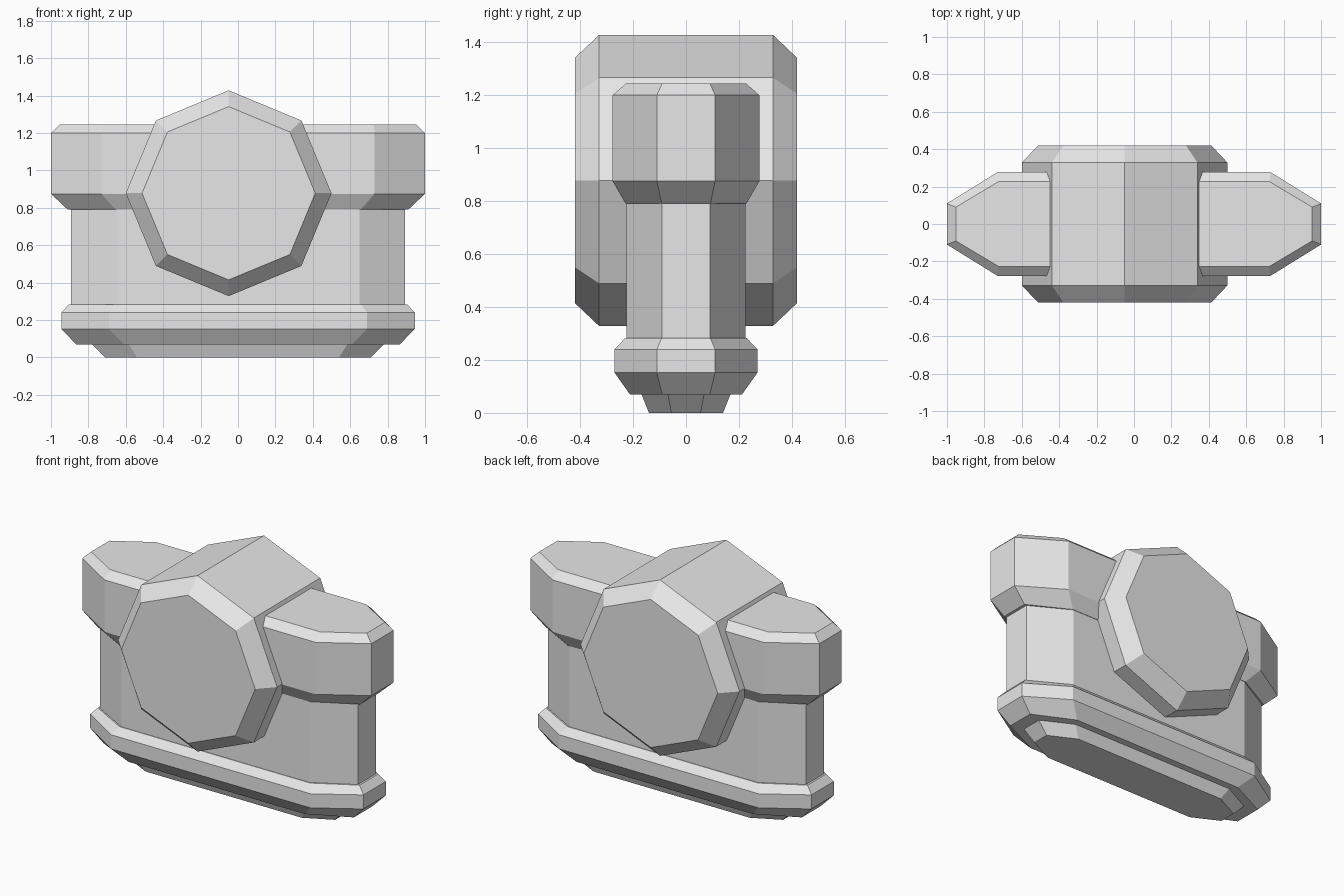
import bpy, bmesh, math

if "Cube" in bpy.data.objects:
    bpy.data.objects.remove(bpy.data.objects["Cube"])

grey = bpy.data.materials.new("light_grey")
grey.use_nodes = True
grey.diffuse_color = (0.8, 0.8, 0.8, 1)
grey.node_tree.nodes["Principled BSDF"].inputs["Base Color"].default_value = (0.8, 0.8, 0.8, 1)


def loft(name, rings):
    """Skin a stack of matching closed outlines and cap both ends."""
    bm = bmesh.new()
    loops = [[bm.verts.new(p) for p in ring] for ring in rings]
    n = len(loops[0])
    for low, high in zip(loops, loops[1:]):
        for i in range(n):
            j = (i + 1) % n
            bm.faces.new((low[i], low[j], high[j], high[i]))
    bm.faces.new(loops[0])
    bm.faces.new(loops[-1])
    bmesh.ops.recalc_face_normals(bm, faces=bm.faces)
    mesh = bpy.data.meshes.new(name)
    bm.to_mesh(mesh)
    bm.free()
    mesh.materials.append(grey)
    obj = bpy.data.objects.new(name, mesh)
    bpy.context.collection.objects.link(obj)
    return obj


def tapered_outline(z, tip_x, shoulder_x, half_y, tip_y):
    """Long octagon with narrowed ends."""
    corner = [(tip_x, -tip_y), (tip_x, tip_y), (shoulder_x, half_y)]
    right = corner + [(-shoulder_x, half_y)]
    return [(x, y, z) for x, y in right + [(-x, -y) for x, y in right]]


def drum_outline(y, radius):
    """Octagon standing on a corner, facing along y."""
    return [(-0.05 + radius * math.cos(i * math.pi / 4), y,
             0.878 + radius * math.sin(i * math.pi / 4)) for i in range(8)]


# Bevelled foot
loft("foot", [tapered_outline(0, 0.71, 0.54, 0.14, 0.055),
              tapered_outline(0.08, 0.79, 0.59, 0.172, 0.07)])

# Flared rim above the foot
loft("base_rim", [tapered_outline(0.07, 0.865, 0.61, 0.212, 0.09),
                  tapered_outline(0.152, 0.945, 0.69, 0.27, 0.11),
                  tapered_outline(0.24, 0.945, 0.69, 0.27, 0.11),
                  tapered_outline(0.283, 0.905, 0.66, 0.229, 0.092)])

# Upright wall
loft("wall", [tapered_outline(0.25, 0.893, 0.65, 0.225, 0.09),
              tapered_outline(0.82, 0.893, 0.65, 0.225, 0.09)])

# Wide cap block
loft("cap_block", [tapered_outline(0.79, 0.91, 0.655, 0.228, 0.092),
                   tapered_outline(0.875, 1, 0.73, 0.277, 0.11),
                   tapered_outline(1.2, 1, 0.73, 0.277, 0.11),
                   tapered_outline(1.245, 0.953, 0.725, 0.226, 0.09)])

# Octagonal drum through the middle
loft("drum", [drum_outline(y, r) for y, r in
              ((-0.42, 0.463), (-0.328, 0.55), (0.328, 0.55), (0.42, 0.463))])
